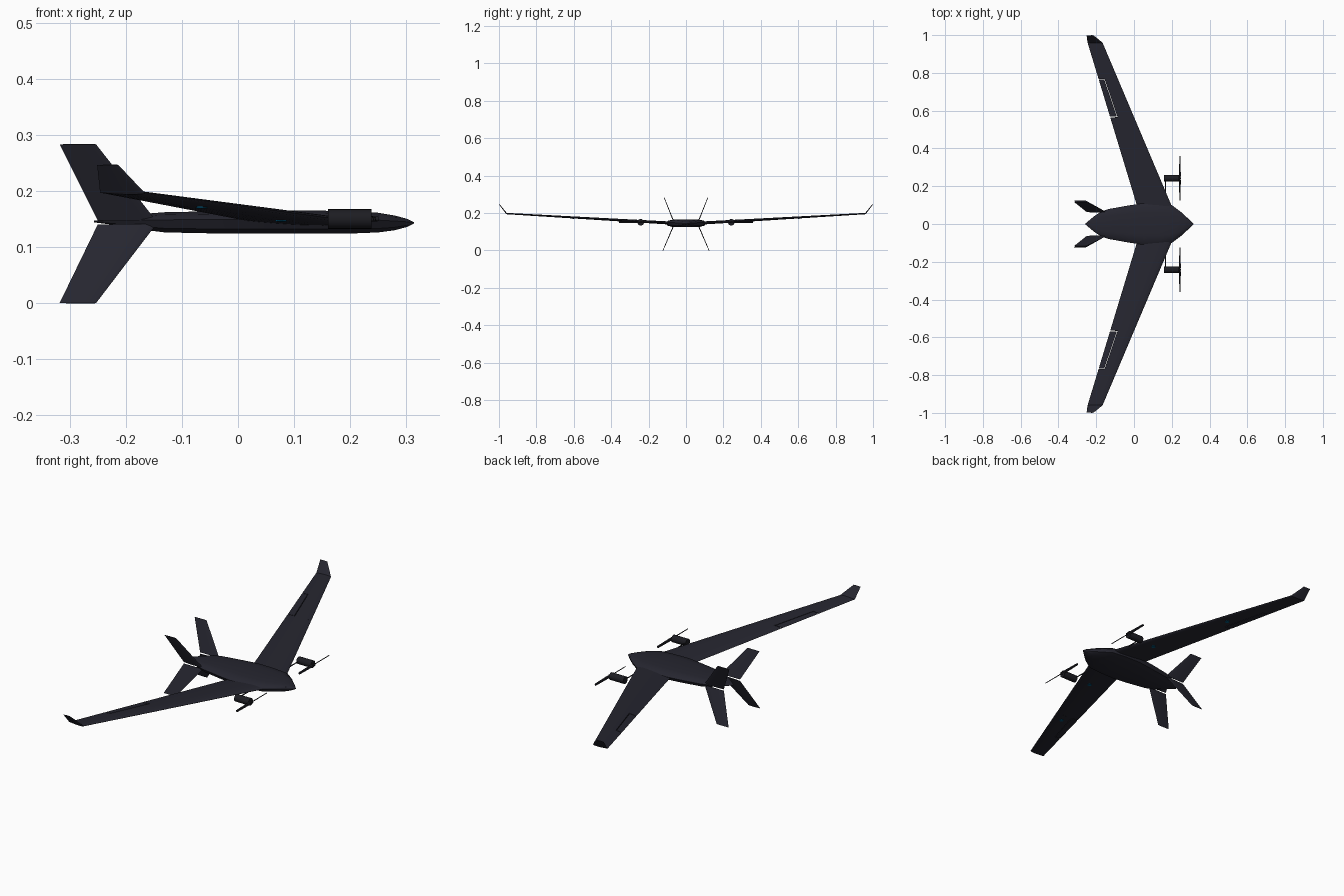
import bpy, bmesh, math
from mathutils import Vector, Matrix

cube = bpy.data.objects.get("Cube")
if cube:
    bpy.data.objects.remove(cube, do_unlink=True)


def material(name, rgb, rough=0.6):
    m = bpy.data.materials.new(name)
    m.use_nodes = True
    m.diffuse_color = (*rgb, 1)
    bsdf = m.node_tree.nodes["Principled BSDF"]
    bsdf.inputs["Base Color"].default_value = (*rgb, 1)
    bsdf.inputs["Roughness"].default_value = rough
    return m


SKIN = material("dark slate skin", (0.019, 0.019, 0.029))
BLACK = material("black motor", (0.012, 0.012, 0.016))
BLUE = material("deep blue marker", (0.0, 0.09, 0.19))


def finish(bm, name, mat, angle=30):
    bmesh.ops.remove_doubles(bm, verts=bm.verts, dist=0.00005)
    bmesh.ops.recalc_face_normals(bm, faces=bm.faces)
    mesh = bpy.data.meshes.new(name)
    bm.to_mesh(mesh)
    bm.free()
    mesh.materials.append(mat)
    ob = bpy.data.objects.new(name, mesh)
    bpy.context.scene.collection.objects.link(ob)
    bpy.ops.object.select_all(action='DESELECT')
    ob.select_set(True)
    bpy.context.view_layer.objects.active = ob
    bpy.ops.object.shade_smooth_by_angle(angle=math.radians(angle))
    return ob


def loft(name, sections, mat, angle=30):
    """Skin a list of equal closed rings and cap both ends."""
    bm = bmesh.new()
    rings = [[bm.verts.new(p) for p in s] for s in sections]
    for a, b in zip(rings, rings[1:]):
        for i in range(len(a)):
            j = (i + 1) % len(a)
            bm.faces.new((a[i], a[j], b[j], b[i]))
    bm.faces.new(rings[0])
    bm.faces.new(rings[-1])
    return finish(bm, name, mat, angle)


def foil(le, te, normal, ratio=0.09, f0=0.0, f1=1.0, steps=10):
    """Symmetric airfoil ring between chord fractions f0 and f1."""
    le, te, normal = Vector(le), Vector(te), Vector(normal).normalized()
    chord = (te - le).length
    upper, lower = [], []
    for i in range(steps + 1):
        f = f0 + (f1 - f0) * (i / steps) ** 1.5
        half = 5 * ratio * chord * (0.297 * math.sqrt(f) - 0.126 * f
                                    - 0.352 * f**2 + 0.284 * f**3 - 0.102 * f**4)
        p = le.lerp(te, f)
        upper.append(p + normal * half)
        lower.append(p - normal * half)
    return upper + lower[::-1]


def cylinder(name, a, b, r1, r2, mat, sides=20):
    a, b = Vector(a), Vector(b)
    rot = (b - a).to_track_quat('Z', 'Y').to_matrix().to_4x4()
    bm = bmesh.new()
    bmesh.ops.create_cone(bm, cap_ends=True, segments=sides, radius1=r1, radius2=r2,
                          depth=(b - a).length,
                          matrix=Matrix.Translation((a + b) / 2) @ rot)
    return finish(bm, name, mat)


# Fuselage: flattened hull, (x, half width, bottom, top)
hull = [(0.314, 0.002, 0.142, 0.144), (0.302, 0.014, 0.136, 0.150),
        (0.28, 0.035, 0.130, 0.156), (0.25, 0.063, 0.126, 0.161),
        (0.20, 0.100, 0.124, 0.164), (0.13, 0.108, 0.124, 0.165),
        (0.05, 0.110, 0.124, 0.165), (-0.03, 0.098, 0.124, 0.164),
        (-0.13, 0.080, 0.126, 0.162), (-0.17, 0.068, 0.131, 0.159),
        (-0.21, 0.042, 0.138, 0.152), (-0.257, 0.003, 0.144, 0.147)]
rings = []
for x, w, lo, hi in hull:
    mid = (lo + hi) / 2
    half = [(1, mid + (hi - mid) * 0.25), (0.85, mid + (hi - mid) * 0.75), (0.55, hi)]
    low = [(0.62, lo), (0.9, mid - (mid - lo) * 0.6)]
    prof = half + [(-k, z) for k, z in half[::-1]]
    prof += [(-k, z) for k, z in low[::-1]] + low
    rings.append([(x, w * k, z) for k, z in prof])
loft("fuselage", rings, SKIN)


def wing_z(y):
    return 0.147 + 0.058 * (y - 0.1)


def wing_edges(y):
    return 0.193 - 0.4234 * (y - 0.111), 0.013 - 0.303 * (y - 0.106)


def wing_ring(y, s, **kw):
    x0, x1 = wing_edges(y)
    z = wing_z(y)
    return foil((x0, s * y, z), (x1, s * y, z), (0, -0.06 * s, 1), **kw)


for s, side in ((1, "left"), (-1, "right")):
    # Wing panels, with narrow gaps around the aileron
    ya, yb, gap = 0.565, 0.767, 0.003
    loft(side + "_inner_wing", [wing_ring(0.05, s), wing_ring(ya, s)], SKIN)
    loft(side + "_mid_wing", [wing_ring(ya, s, f1=0.69), wing_ring(yb, s, f1=0.69)], SKIN)
    loft(side + "_aileron", [wing_ring(ya + gap, s, f0=0.715),
                             wing_ring(yb - gap, s, f0=0.715)], SKIN)
    loft(side + "_outer_wing", [wing_ring(yb, s), wing_ring(0.96, s)], SKIN)

    # Winglet, canted up and out
    x0, x1 = wing_edges(0.96)
    z = wing_z(0.96)
    loft(side + "_winglet", [
        foil((x0, s * 0.96, z), (x1, s * 0.96, z), (0, -0.5 * s, 1)),
        foil((-0.213, s * 0.998, 0.246), (-0.251, s * 0.998, 0.246), (0, -s, 0.8))], SKIN)

    # Tail fins in an X arrangement
    for name, zr, zt, yt in (("upper", 0.147, 0.283, 0.117), ("lower", 0.140, 0.0, 0.123)):
        n = (0, zt - zr, -s * (yt - 0.063))
        loft(f"{side}_{name}_fin", [
            foil((-0.146, s * 0.063, zr), (-0.25, s * 0.063, zr), n, 0.05),
            foil((-0.253, s * yt, zt), (-0.318, s * yt, zt), n, 0.05)], SKIN)

    # Motor pod with its side struts
    my, mz = s * 0.242, 0.15
    cylinder(side + "_motor", (0.16, my, mz), (0.238, my, mz), 0.0175, 0.0175, BLACK)
    cylinder(side + "_motor_shaft", (0.238, my, mz), (0.25, my, mz), 0.005, 0.004, BLACK, 12)
    cylinder(side + "_motor_strut", (0.167, s * 0.10, 0.148), (0.167, my, mz),
             0.0025, 0.0025, BLACK, 8)

    # Two-blade propeller with twisted, tapering blades
    blade = []
    for t in (-1, -0.6, -0.1, 0.1, 0.6, 1):
        w = 0.007 - 0.002 * abs(t)
        tilt = math.copysign(math.radians(50 - 20 * abs(t)), t)
        u = Vector((math.sin(tilt), 0, math.cos(tilt))) * w
        v = Vector((math.cos(tilt), 0, -math.sin(tilt))) * 0.002
        c = Vector((0.243, my + t * 0.117, mz))
        blade.append([c + u, c + v, c - u, c - v])
    loft(side + "_propeller", blade, BLACK)

    # Blue markers under the wing
    for label, y in (("inner", 0.235), ("outer", 0.61)):
        x0, x1 = wing_edges(y)
        c = Vector(((x0 * 0.62 + x1 * 0.38), s * y, wing_z(y) - 0.044 * (x0 - x1)))
        n = Vector((0, -0.06 * s, 1)) * 0.002
        cylinder(f"{side}_{label}_marker", c - n, c + n, 0.010, 0.010, BLUE)
